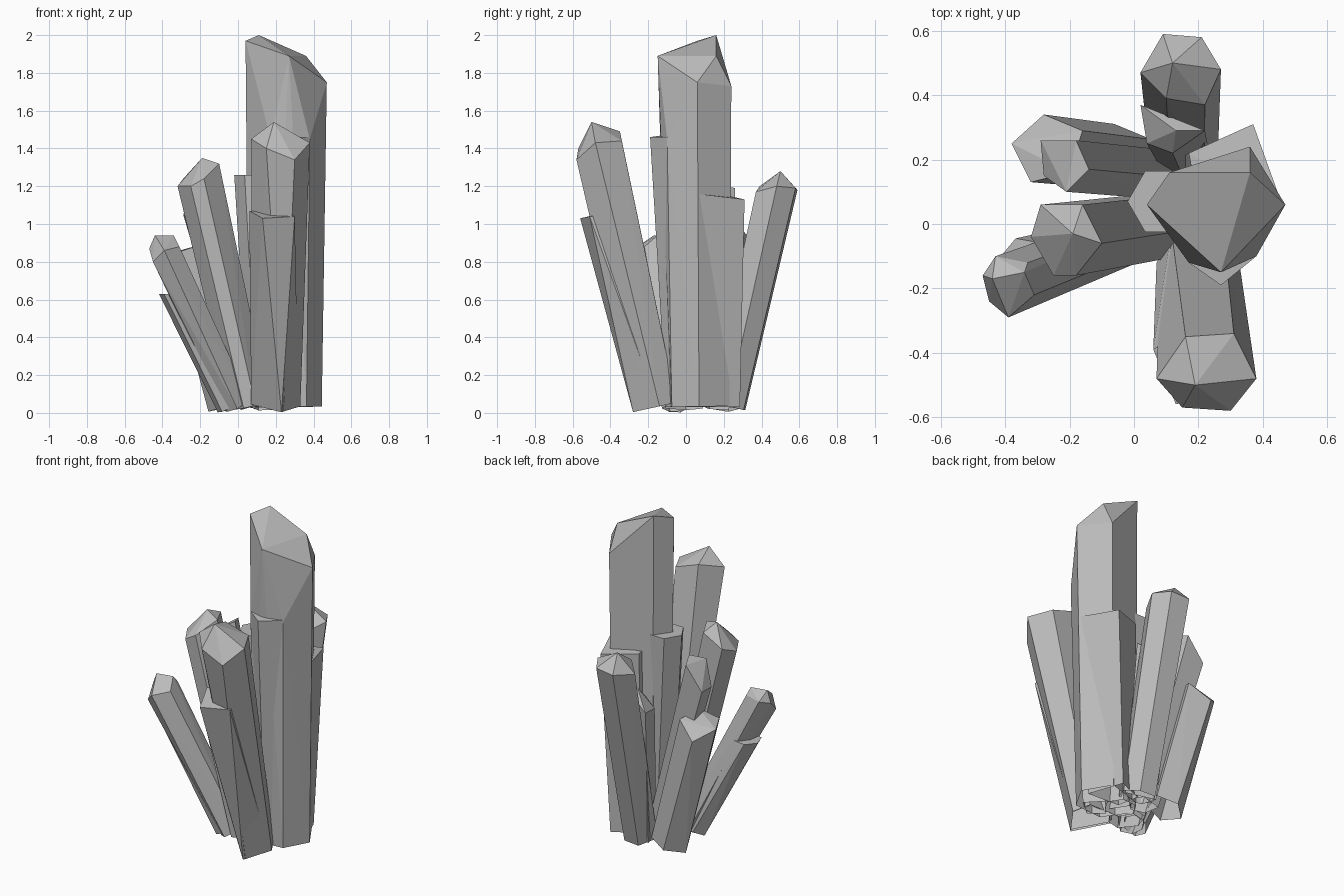
import bpy
import bmesh
from math import radians, cos, sin
from mathutils import Vector

cube = bpy.data.objects.get("Cube")
if cube:
    bpy.data.objects.remove(cube, do_unlink=True)

# One grey stone material for the whole cluster
stone = bpy.data.materials.new("grey_crystal")
stone.use_nodes = True
stone_colour = (0.5, 0.5, 0.5, 1)
stone.diffuse_color = stone_colour
stone.node_tree.nodes["Principled BSDF"].inputs["Base Color"].default_value = stone_colour

BASE_HEIGHT = 0.035


def ring(centre, radius, turn, sides=6):
    """Regular level outline around a centre."""
    points = []
    for i in range(sides):
        angle = radians(turn + i * 360 / sides)
        points.append(Vector(centre) + radius * Vector((cos(angle), sin(angle), 0)))
    return points


def crystal(name, base, shoulder, tips=(), taper=0.85, foot_shape=None):
    """Faceted shaft, open at the foot, rising from a base centre to a shoulder outline and tips."""
    shoulder = [Vector(p) for p in shoulder]
    middle = sum(shoulder, Vector()) / len(shoulder)
    foot = Vector((base[0], base[1], BASE_HEIGHT))
    axis = middle - foot

    # The foot repeats the shoulder outline unless given its own, cut square to the leaning axis
    if foot_shape:
        offsets = [Vector((x, y, 0)) for x, y in foot_shape]
    else:
        offsets = [(p - middle) * taper for p in shoulder]
    bm = bmesh.new()
    lower = set()
    for offset in offsets:
        offset.z = -(offset.x * axis.x + offset.y * axis.y) / axis.z
        lower.add(bm.verts.new(foot + offset))
    for p in shoulder + [Vector(t) for t in tips]:
        bm.verts.new(p)

    bmesh.ops.convex_hull(bm, input=bm.verts)
    bmesh.ops.recalc_face_normals(bm, faces=bm.faces)
    underside = [f for f in bm.faces if all(v in lower for v in f.verts)]
    bmesh.ops.delete(bm, geom=underside, context='FACES')
    loose = [v for v in bm.verts if not v.link_faces]
    bmesh.ops.delete(bm, geom=loose, context='VERTS')
    bmesh.ops.dissolve_limit(bm, angle_limit=radians(1), verts=bm.verts, edges=bm.edges)

    mesh = bpy.data.meshes.new(name)
    bm.to_mesh(mesh)
    bm.free()
    mesh.materials.append(stone)
    obj = bpy.data.objects.new(name, mesh)
    bpy.context.collection.objects.link(obj)


# Tall central crystal with a broken, slanting top
crystal("main_crystal", (0.25, 0.06),
        [(0.04, 0.06, 1.97), (0.17, -0.12, 1.46), (0.38, -0.1, 1.45),
         (0.47, 0.06, 1.75), (0.36, 0.24, 1.73), (0.11, 0.16, 2)],
        tips=[(0.27, -0.15, 1.89), (0.36, 0.16, 1.89)], taper=0.9)

# Shards hugging the central crystal
crystal("main_front_shard", (0.26, -0.03),
        [(0.17, -0.12, 1.47), (0.27, -0.19, 1.46), (0.38, -0.1, 1.46), (0.27, 0, 1.46)])
crystal("main_left_shard", (0.15, 0.06), ring((0.09, 0.07, 1.26), 0.11, 180))
crystal("main_back_shard", (0.26, 0.16),
        [(0.17, 0.22, 1.15), (0.37, 0.31, 1.13), (0.46, 0.06, 1.16), (0.2, 0.06, 1.15)])

# Front crystal and its shorter companion, sharing a wedge-shaped foot
front_foot = [(-0.12, 0.04), (0.04, -0.12), (0.13, 0.01), (0.08, 0.1), (-0.08, 0.1)]
crystal("front_crystal", (0.2, -0.15),
        [(0.07, -0.48, 1.45), (0.15, -0.57, 1.4), (0.3, -0.58, 1.34),
         (0.38, -0.48, 1.43), (0.31, -0.34, 1.44), (0.16, -0.35, 1.49)],
        tips=[(0.19, -0.5, 1.54)], foot_shape=front_foot)
crystal("front_shard", (0.19, -0.16),
        [(0.06, -0.39, 1.07), (0.13, -0.56, 1.03), (0.3, -0.51, 1.04),
         (0.28, -0.36, 1.05), (0.15, -0.33, 1.06)], foot_shape=front_foot)

# Back crystal and its shorter companion
crystal("back_crystal", (0.16, 0.22),
        [(0.09, 0.59, 1.18), (0.21, 0.58, 1.19), (0.27, 0.48, 1.2),
         (0.22, 0.37, 1.17), (0.1, 0.39, 1.2), (0.02, 0.47, 1.16)],
        tips=[(0.12, 0.5, 1.28)])
crystal("back_shard", (0.14, 0.2),
        [(0.02, 0.37, 0.88), (0.13, 0.29, 0.98), (0.22, 0.29, 0.98),
         (0.12, 0.22, 0.9), (0.04, 0.25, 0.86)])

# Side crystals leaning outwards
crystal("side_crystal", (0.06, -0.01),
        [(-0.32, -0.04, 1.2), (-0.25, -0.16, 1.2), (-0.18, -0.16, 1.24),
         (-0.1, -0.06, 1.32), (-0.16, 0.06, 1.31), (-0.29, 0.06, 1.24)],
        tips=[(-0.19, -0.03, 1.35)], taper=0.9)
crystal("side_back_crystal", (0.08, 0.16),
        [(-0.29, 0.26, 1.05), (-0.18, 0.26, 1.19), (-0.14, 0.17, 1.21),
         (-0.21, 0.1, 1.18), (-0.28, 0.15, 1.04)], taper=0.95)
crystal("side_back_shard", (-0.05, 0.21),
        [(-0.38, 0.25, 0.84), (-0.28, 0.34, 0.77), (-0.16, 0.29, 0.86),
         (-0.2, 0.16, 0.89), (-0.32, 0.13, 0.85)], taper=0.95)

# Low crystal leaning furthest out, with its companion
crystal("low_crystal", (-0.01, -0.04),
        [(-0.47, -0.16, 0.87), (-0.43, -0.1, 0.89), (-0.33, -0.12, 0.9),
         (-0.31, -0.22, 0.88), (-0.39, -0.29, 0.86), (-0.45, -0.24, 0.8)],
        tips=[(-0.44, -0.17, 0.94), (-0.34, -0.15, 0.94)])
crystal("low_shard", (-0.04, -0.04), ring((-0.34, -0.12, 0.63), 0.08, 170))
